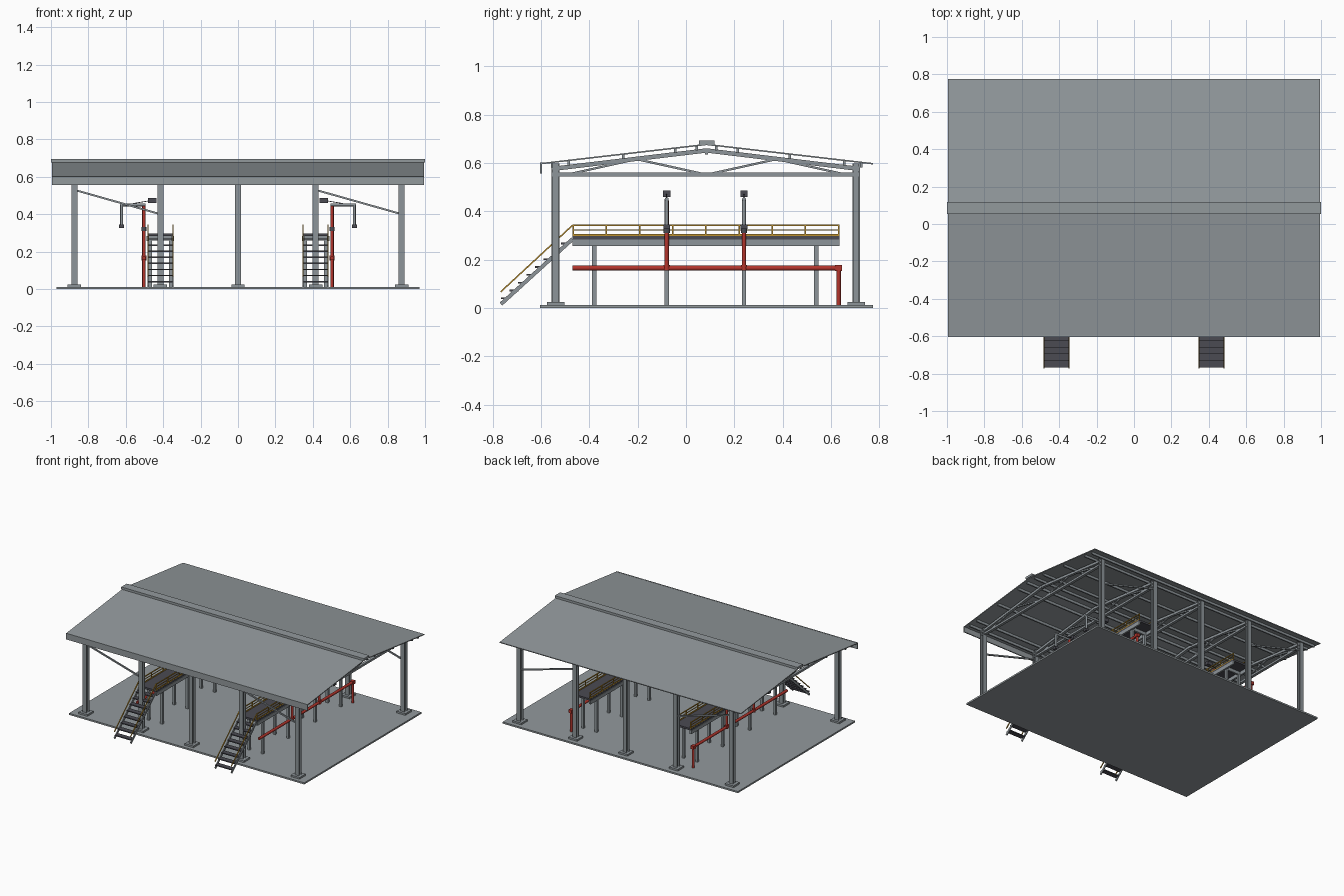
import bpy, bmesh, math
from mathutils import Vector, Matrix

if "Cube" in bpy.data.objects:
    bpy.data.objects.remove(bpy.data.objects["Cube"])


def material(name, rgb):
    m = bpy.data.materials.new(name)
    m.diffuse_color = (*rgb, 1)
    m.use_nodes = True
    m.node_tree.nodes["Principled BSDF"].inputs["Base Color"].default_value = m.diffuse_color
    return m


STEEL = material("steel_grey", (0.27, 0.30, 0.32))
ROOF = material("roof_grey", (0.29, 0.32, 0.335))
SLAB = material("slab_grey", (0.29, 0.32, 0.335))
DARK = material("dark_grey", (0.07, 0.07, 0.085))
RED = material("pipe_red", (0.45, 0.035, 0.025))
YELLOW = material("rail_yellow", (0.52, 0.29, 0.03))


class Part:
    """Collects repeated primitives into one named object."""

    def __init__(self, name, mat):
        self.name, self.mat, self.bm = name, mat, bmesh.new()

    def box(self, x0, x1, y0, y1, z0, z1):
        m = Matrix.Translation(((x0 + x1) / 2, (y0 + y1) / 2, (z0 + z1) / 2))
        m = m @ Matrix.Diagonal((x1 - x0, y1 - y0, z1 - z0, 1))
        bmesh.ops.create_cube(self.bm, size=1, matrix=m)

    def frame(self, a, b):
        a, b = Vector(a), Vector(b)
        d = (b - a).normalized()
        side = Vector((1, 0, 0)) if abs(d.x) < 0.5 else Vector((0, 1, 0))
        up = d.cross(side).normalized()
        side = up.cross(d)
        m = Matrix((side, up, d)).transposed().to_4x4()
        return Matrix.Translation((a + b) / 2) @ m, (b - a).length

    def beam(self, a, b, w, h):
        m, n = self.frame(a, b)
        bmesh.ops.create_cube(self.bm, size=1, matrix=m @ Matrix.Diagonal((w, h, n, 1)))

    def pipe(self, a, b, r, segs=12):
        m, n = self.frame(a, b)
        bmesh.ops.create_cone(self.bm, cap_ends=True, segments=segs, radius1=r,
                              radius2=r, depth=n, matrix=m)

    def done(self, smooth=False):
        bmesh.ops.recalc_face_normals(self.bm, faces=self.bm.faces)
        me = bpy.data.meshes.new(self.name)
        self.bm.to_mesh(me)
        self.bm.free()
        me.materials.append(self.mat)
        ob = bpy.data.objects.new(self.name, me)
        bpy.context.collection.objects.link(ob)
        if smooth:
            bpy.ops.object.select_all(action='DESELECT')
            ob.select_set(True)
            bpy.context.view_layer.objects.active = ob
            bpy.ops.object.shade_smooth_by_angle(angle=math.radians(40))


COLS = (-0.875, -0.415, 0, 0.415, 0.875)
ROWS = (-0.54, 0.705)
RIDGE = 0.085


def roof_z(y):
    # underside height of the roof sheet
    run = RIDGE + 0.605 if y < RIDGE else 0.775 - RIDGE
    return 0.674 - 0.08 * abs(y - RIDGE) / run


# floor slab
p = Part("floor_slab", SLAB)
p.box(-0.97, 0.97, -0.605, 0.775, 0, 0.012)
p.done()

# H-section columns with base plates
p = Part("columns", STEEL)
b = Part("column_bases", STEEL)
for x in COLS:
    for y in ROWS:
        p.box(x - 0.016, x + 0.016, y - 0.016, y - 0.010, 0.012, 0.597)
        p.box(x - 0.016, x + 0.016, y + 0.010, y + 0.016, 0.012, 0.597)
        p.box(x - 0.004, x + 0.004, y - 0.010, y + 0.010, 0.012, 0.597)
        b.box(x - 0.036, x + 0.036, y - 0.036, y + 0.036, 0.012, 0.025)
p.done()
b.done()

# diagonal braces in the end bays
p = Part("wall_braces", STEEL)
for y in ROWS:
    for x in (-0.875, 0.415):
        p.beam((x, y, 0.53), (x + 0.46, y, 0.40), 0.01, 0.01)
p.done()

# roof trusses
p = Part("roof_trusses", STEEL)
for x in COLS:
    p.box(x - 0.010, x + 0.010, -0.555, 0.72, 0.545, 0.560)
    p.box(x - 0.006, x + 0.006, RIDGE - 0.006, RIDGE + 0.006, 0.635, 0.66)
    for s, end in ((-1, -0.55), (1, 0.715)):
        p.beam((x, end, 0.576), (x, RIDGE, 0.652), 0.02, 0.018)
        p.beam((x, RIDGE + s * 0.29, 0.616), (x, RIDGE + s * 0.01, 0.554), 0.01, 0.009)
        p.beam((x, RIDGE + s * 0.29, 0.616), (x, RIDGE + s * 0.56, 0.556), 0.01, 0.009)
p.done()

# purlins under the roof sheets
p = Part("purlins", STEEL)
for d in (0.04, 0.13, 0.345, 0.57, 0.64):
    for s in (-1, 1):
        y = RIDGE + s * d
        z = roof_z(y)
        p.box(-0.98, 0.98, y - 0.005, y + 0.005, z - 0.018, z + 0.001)
p.done()

# roof sheets, ridge cap and front fascia
p = Part("roof_sheets", ROOF)
for y in (-0.604, 0.774):
    p.beam((0, y, roof_z(y) + 0.003), (0, RIDGE, roof_z(RIDGE) + 0.003), 1.99, 0.006)
p.done()
p = Part("ridge_cap", ROOF)
p.box(-1, 1, 0.053, 0.117, 0.677, 0.694)
p.done()
p = Part("front_fascia", ROOF)
p.box(-0.995, 0.995, -0.605, -0.597, 0.556, 0.602)
p.done()

# loading platforms, mirrored left and right
frame = Part("platform_frames", STEEL)
legs = Part("platform_legs", STEEL)
deck = Part("platform_decks", DARK)
rail = Part("platform_rails", YELLOW)
string = Part("stair_stringers", STEEL)
tread = Part("stair_treads", DARK)
srail = Part("stair_handrails", YELLOW)
red = Part("red_pipes", RED)
arm = Part("loading_arms", STEEL)
fit = Part("arm_fittings", DARK)
Y0, Y1 = -0.47, 0.635
for s in (-1, 1):
    cx = s * 0.415
    deck.box(cx - 0.07, cx + 0.07, Y0, Y1, 0.283, 0.297)
    for e in (-1, 1):
        x = cx + e * 0.067
        # edge beam, toe board, rails and posts
        frame.box(x - 0.007, x + 0.007, Y0, Y1, 0.257, 0.283)
        rail.box(x - 0.002, x + 0.002, Y0, Y1, 0.295, 0.306)
        rail.beam((x, Y0, 0.342), (x, Y1, 0.342), 0.006, 0.006)
        rail.beam((x, Y0, 0.322), (x, Y1, 0.322), 0.004, 0.004)
        for i in range(9):
            y = Y0 + 0.003 + i * (Y1 - Y0 - 0.006) / 8
            rail.box(x - 0.003, x + 0.003, y - 0.003, y + 0.003, 0.295, 0.342)
        for y in (-0.38, -0.08, 0.24, 0.54):
            lx = cx + e * 0.055
            legs.box(lx - 0.009, lx + 0.009, y - 0.009, y + 0.009, 0.012, 0.26)
        # stair sides
        string.beam((x, -0.766, 0.016), (x, Y0, 0.285), 0.006, 0.016)
        srail.beam((x, -0.768, 0.066), (x, Y0, 0.342), 0.006, 0.006)
    for y in (-0.38, -0.08, 0.24, 0.54):
        frame.box(cx - 0.06, cx + 0.06, y - 0.007, y + 0.007, 0.260, 0.283)
    # treads
    for i in range(8):
        y, z = -0.75 + i * 0.0355, 0.04 + i * 0.0325
        tread.box(cx - 0.066, cx + 0.066, y - 0.017, y + 0.02, z - 0.004, z + 0.003)
    # header pipe with drop at the back
    px = s * 0.503
    red.pipe((px, Y0, 0.165), (px, 0.635, 0.165), 0.010)
    red.pipe((px, 0.632, 0.012), (px, 0.632, 0.165), 0.009)
    red.box(px - 0.013, px + 0.013, 0.618, 0.646, 0.153, 0.177)
    # loading arms: riser, swing pipe, drop, nozzle and counterweight
    for y in (-0.08, 0.24):
        red.pipe((px, y, 0.165), (px, y, 0.445), 0.009)
        red.pipe((px, y, 0.155), (px, y, 0.178), 0.013)
        fit.pipe((px, y, 0.310), (px, y, 0.332), 0.013)
        ox = s * 0.622
        arm.pipe((px - s * 0.008, y, 0.45), (ox + s * 0.008, y, 0.45), 0.008)
        arm.pipe((ox, y, 0.34), (ox, y, 0.45), 0.008)
        fit.box(ox - 0.013, ox + 0.013, y - 0.014, y + 0.014, 0.326, 0.345)
        fit.beam((s * 0.56, y, 0.457), (s * 0.46, y, 0.474), 0.004, 0.004)
        fit.box(s * 0.459 - 0.022, s * 0.459 + 0.022, y - 0.015, y + 0.015, 0.460, 0.486)
for part in (frame, legs, deck, rail, string, tread, srail, fit):
    part.done()
red.done(smooth=True)
arm.done(smooth=True)
